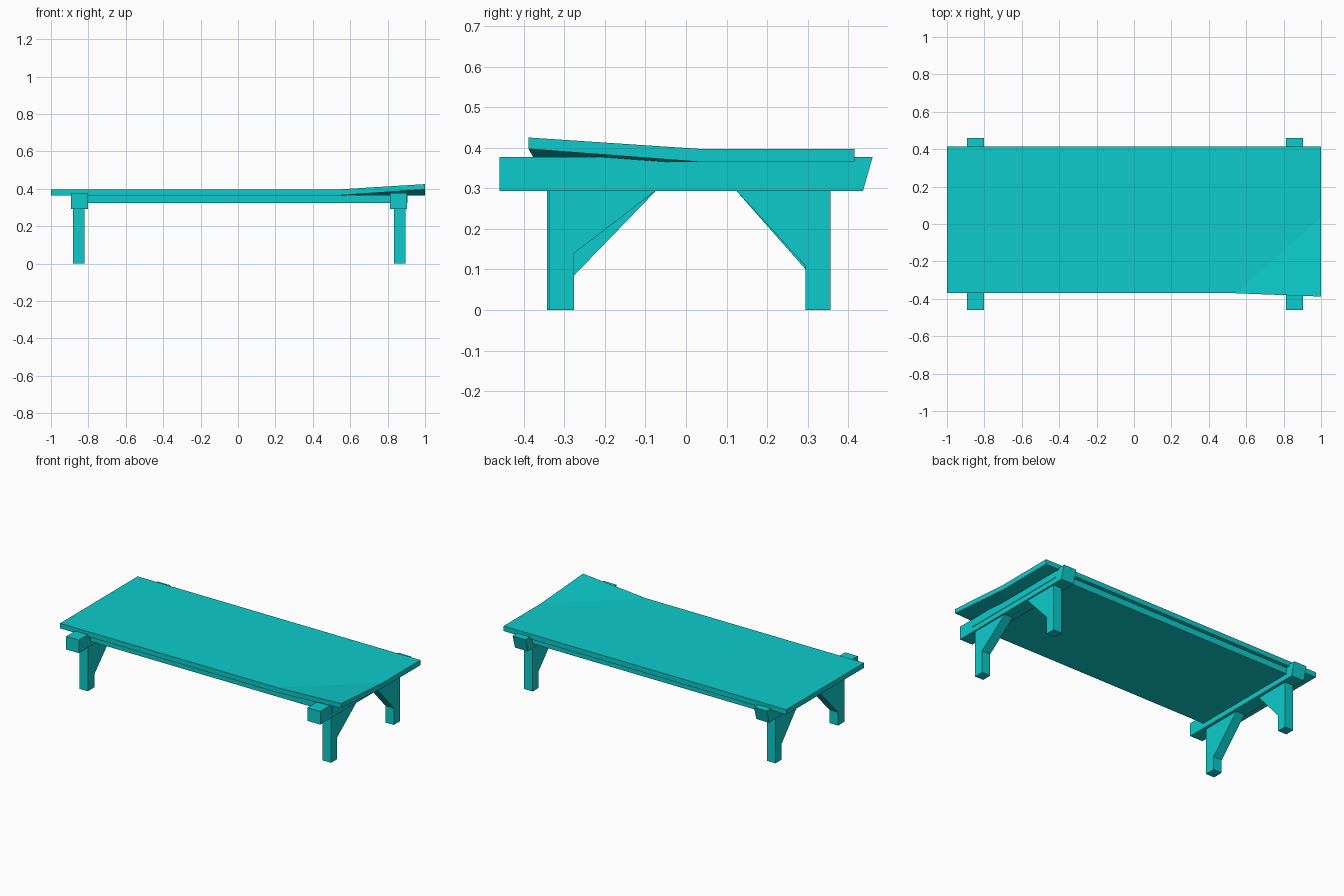
import bpy

if "Cube" in bpy.data.objects:
    bpy.data.objects.remove(bpy.data.objects["Cube"])

teal = bpy.data.materials.new("teal")
teal.diffuse_color = (0.004, 0.60, 0.60, 1)
teal.use_nodes = True
teal.node_tree.nodes["Principled BSDF"].inputs["Base Color"].default_value = teal.diffuse_color


def build(name, verts, faces):
    mesh = bpy.data.meshes.new(name)
    mesh.from_pydata(verts, [], faces)
    mesh.materials.append(teal)
    obj = bpy.data.objects.new(name, mesh)
    bpy.context.collection.objects.link(obj)
    return obj


def prism(name, lower, upper, caps=None):
    """Join two matching outlines (lower counter-clockwise seen from the upper)."""
    n = len(lower)
    caps = caps or [list(range(n))]
    faces = [[i for i in reversed(c)] for c in caps]
    faces += [[i + n for i in c] for c in caps]
    faces += [[i, (i + 1) % n, (i + 1) % n + n, i + n] for i in range(n)]
    return build(name, lower + upper, faces)


def extrude_x(name, profile, x0, x1):
    """Extrude a (y, z) profile along x."""
    return prism(name, [(x0, y, z) for y, z in profile],
                 [(x1, y, z) for y, z in profile])


# Table top with one warped, raised corner
outline = [(-1, -0.37, 0), (0.54, -0.37, 0), (1, -0.388, 0.032),
           (1, 0.035, 0), (1, 0.415, 0), (-1, 0.415, 0)]
prism("table_top",
      [(x, y, 0.365 + z) for x, y, z in outline],
      [(x, y, 0.397 + z * 0.88) for x, y, z in outline],
      caps=[[0, 1, 3, 4, 5], [1, 2, 3]])

# Slab beneath the top
extrude_x("under_slab", [(-0.345, 0.325), (0.39, 0.325),
                         (0.39, 0.366), (-0.345, 0.366)], -0.87, 0.907)

# Cross beams with a slanted back end
beam = [(-0.46, 0.293), (0.436, 0.293), (0.46, 0.377), (-0.46, 0.377)]
extrude_x("left_cross_beam", beam, -0.893, -0.803)
extrude_x("right_cross_beam", beam, 0.813, 0.904)

# Legs with built-in angled braces
for side, x0, x1, front_y, front_brace, back_brace in (
        ("left", -0.882, -0.822, -0.343, 0.085, 0.10),
        ("right", 0.835, 0.895, -0.338, 0.14, 0.108)):
    extrude_x(side + "_front_leg",
              [(front_y, 0), (-0.276, 0), (-0.276, front_brace),
               (-0.073, 0.295), (front_y, 0.295)], x0, x1)
    extrude_x(side + "_back_leg",
              [(0.295, 0), (0.356, 0), (0.356, 0.295),
               (0.123, 0.295), (0.295, back_brace)], x0, x1)
